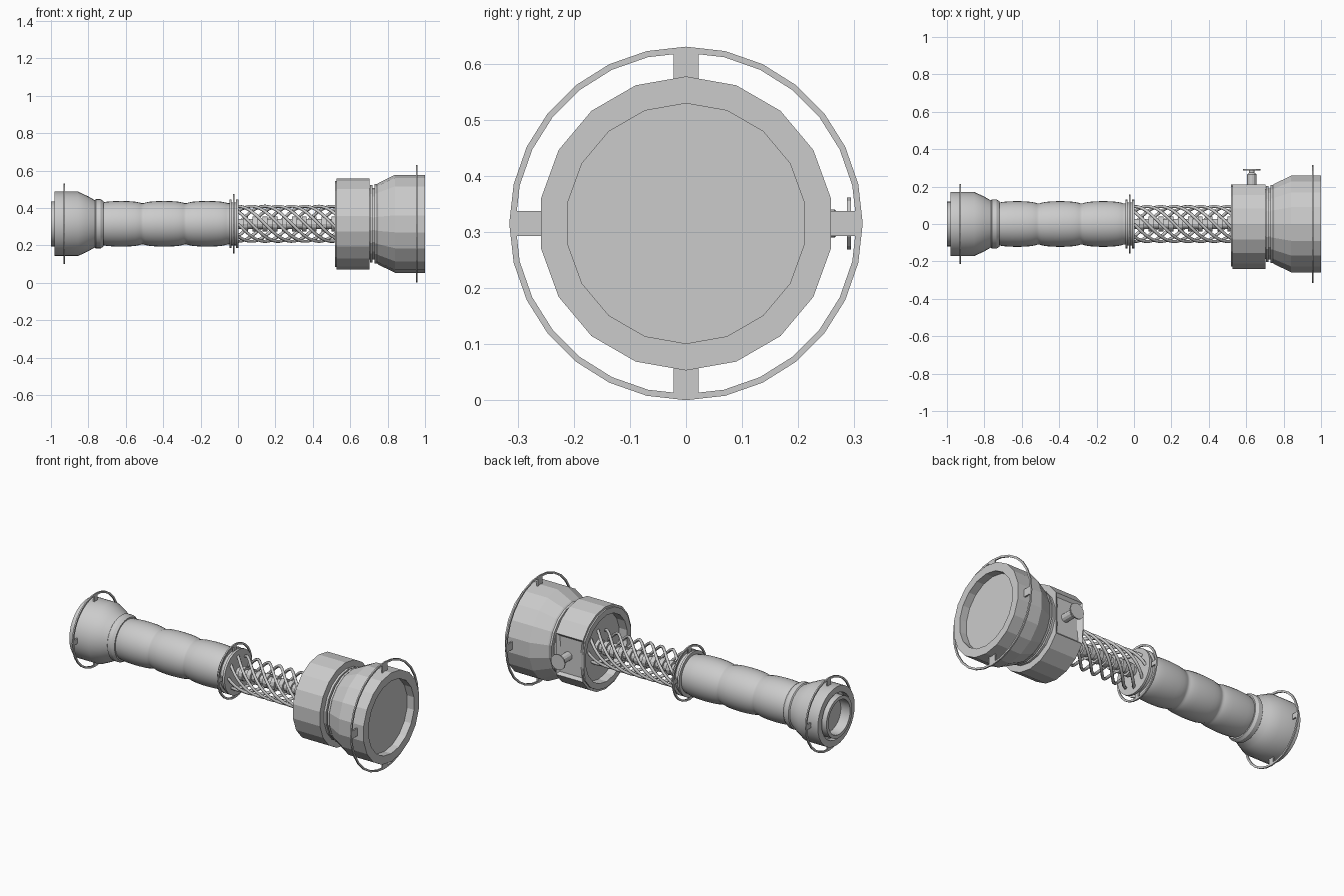
import bpy, bmesh
from math import sin, cos, pi, radians
from mathutils import Matrix, Vector

if "Cube" in bpy.data.objects:
    bpy.data.objects.remove(bpy.data.objects["Cube"])

AXIS_Z = 0.315

metal = bpy.data.materials.new("grey metal")
metal.use_nodes = True
GREY = (0.6, 0.6, 0.6, 1)
metal.diffuse_color = GREY
metal.node_tree.nodes["Principled BSDF"].inputs["Base Color"].default_value = GREY


def finish(name, bm, smooth=False):
    bmesh.ops.recalc_face_normals(bm, faces=bm.faces)
    mesh = bpy.data.meshes.new(name)
    bm.to_mesh(mesh)
    bm.free()
    mesh.materials.append(metal)
    if smooth:
        for p in mesh.polygons:
            p.use_smooth = True
        mesh.set_sharp_from_angle(angle=radians(30))
    obj = bpy.data.objects.new(name, mesh)
    bpy.context.scene.collection.objects.link(obj)
    obj.location.z = AXIS_Z
    return obj


def lathe(profile, sides, closed=False):
    """Turn (x, radius) points around the long axis."""
    bm = bmesh.new()
    rows = []
    for x, r in profile:
        rows.append([bm.verts.new((x, r * sin(2 * pi * i / sides), r * cos(2 * pi * i / sides)))
                     for i in range(sides)])
    pairs = list(zip(rows, rows[1:]))
    if closed:
        pairs.append((rows[-1], rows[0]))
    for a, b in pairs:
        for i in range(sides):
            j = (i + 1) % sides
            bm.faces.new((a[i], a[j], b[j], b[i]))
    bmesh.ops.remove_doubles(bm, verts=bm.verts, dist=1e-5)
    return bm


def guard_ring(name, x, radius, body_radius, width, sides):
    """Thin hoop held by four flat struts."""
    t, band = 0.004, 0.011
    bm = lathe([(x - t, radius), (x + t, radius), (x + t, radius - band), (x - t, radius - band)],
               sides, closed=True)
    finish(name, bm)
    inner, outer = body_radius - 0.01, radius - 0.004
    bm = bmesh.new()
    for k in range(4):
        m = (Matrix.Rotation(k * pi / 2, 4, 'X')
             @ Matrix.Translation((x, 0, (inner + outer) / 2))
             @ Matrix.Diagonal((0.008, width, outer - inner, 1)))
        bmesh.ops.create_cube(bm, size=1, matrix=m)
    finish(name + "_struts", bm)


# Large faceted head with recessed front disc
finish("head", lathe([(0.72, 0), (0.735, 0.205), (0.75, 0.218), (0.84, 0.262), (1.0, 0.262),
                      (1.0, 0.214), (0.955, 0.214), (0.955, 0)], 18))

# Neck with two thin collars
finish("neck", lathe([(0.68, 0), (0.68, 0.19), (0.705, 0.19), (0.705, 0.207), (0.718, 0.207),
                      (0.718, 0.192), (0.73, 0.192), (0.73, 0.212), (0.742, 0.212),
                      (0.742, 0)], 18))

# Drum, flattened at the back with an inset control panel
R = 0.243
flat_y = R * sin(radians(60))
bm = lathe([(0.57, 0), (0.57, 0.195), (0.518, 0.195), (0.518, 0.23), (0.526, 0.23),
            (0.526, R), (0.702, R), (0.702, 0)], 18)
for v in bm.verts:
    v.co.y = min(v.co.y, flat_y)
bmesh.ops.recalc_face_normals(bm, faces=bm.faces)
panel = [f for f in bm.faces if all(abs(v.co.y - flat_y) < 1e-4 for v in f.verts)
         and f.calc_center_median().x > 0.55]
bmesh.ops.inset_region(bm, faces=panel, thickness=0.022, depth=0)
bmesh.ops.translate(bm, verts=list({v for f in panel for v in f.verts}), vec=(0, -0.015, 0))
finish("drum", bm)

# Control knob on the panel
bm = bmesh.new()
for y0, y1, r0, r1 in ((0.19, 0.265, 0.025, 0.025), (0.265, 0.275, 0.025, 0.014),
                       (0.275, 0.287, 0.014, 0.014), (0.287, 0.294, 0.046, 0.046)):
    m = Matrix.Translation((0.63, (y0 + y1) / 2, 0)) @ Matrix.Rotation(-pi / 2, 4, 'X')
    bmesh.ops.create_cone(bm, cap_ends=True, segments=12, radius1=r0, radius2=r1,
                          depth=y1 - y0, matrix=m)
finish("control_knob", bm)

# Grip made of three softly bulging segments
grip = [(-0.76, 0)]
for start in (-0.735, -0.505, -0.275):
    end = start + 0.22
    grip.append((start, 0.11))
    for k in range(9):
        t = k / 8
        grip.append((start + 0.008 + (end - start - 0.016) * t, 0.113 + 0.009 * sin(pi * t) ** 0.6))
    grip.append((end, 0.11))
grip += [(-0.03, 0.11), (-0.03, 0)]
finish("grip", lathe(grip, 32), smooth=True)

# Pommel bell with a hollow end socket
finish("pommel", lathe([(-0.72, 0), (-0.72, 0.122), (-0.735, 0.132), (-0.76, 0.132), (-0.765, 0.126),
                        (-0.8, 0.146), (-0.855, 0.172), (-0.98, 0.172), (-0.98, 0.135),
                        (-0.95, 0.135), (-0.95, 0.12), (-1.0, 0.12), (-1.0, 0.1),
                        (-0.94, 0.1), (-0.94, 0)], 32), smooth=True)

# Double flange where the grip meets the cables
finish("flange", lathe([(-0.046, 0), (-0.046, 0.13), (-0.034, 0.13), (-0.034, 0.115), (-0.01, 0.115),
                        (-0.01, 0.13), (0.003, 0.13), (0.003, 0)], 32), smooth=True)

guard_ring("head_guard_ring", 0.955, 0.315, 0.262, 0.045, 28)
guard_ring("pommel_guard_ring", -0.93, 0.215, 0.172, 0.03, 28)
guard_ring("flange_guard_ring", -0.022, 0.159, 0.118, 0.025, 28)

# Stepped central core
core = [(0, 0)]
step = 0.0525
for i in range(11):
    x = i * step
    core += [(x, 0.027), (x + step / 2, 0.027), (x + step / 2, 0.04), (x + step, 0.04)]
core.append((11 * step, 0))
finish("core", lathe(core, 12))

# Twisted cables around the core
STRANDS, STEPS, LENGTH, RADIUS = 8, 28, 0.575, 0.094
for s in range(STRANDS):
    curve = bpy.data.curves.new("cable", 'CURVE')
    curve.dimensions = '3D'
    curve.bevel_depth = 0.0085
    curve.bevel_resolution = 1
    curve.use_fill_caps = True
    spline = curve.splines.new('POLY')
    spline.points.add(STEPS)
    for k, p in enumerate(spline.points):
        t = k / STEPS
        a = 2 * pi * (s / STRANDS + t)
        p.co = (LENGTH * t, RADIUS * cos(a), RADIUS * sin(a), 1)
    curve.materials.append(metal)
    cable = bpy.data.objects.new("cable_%d" % (s + 1), curve)
    cable.location.z = AXIS_Z
    bpy.context.scene.collection.objects.link(cable)
